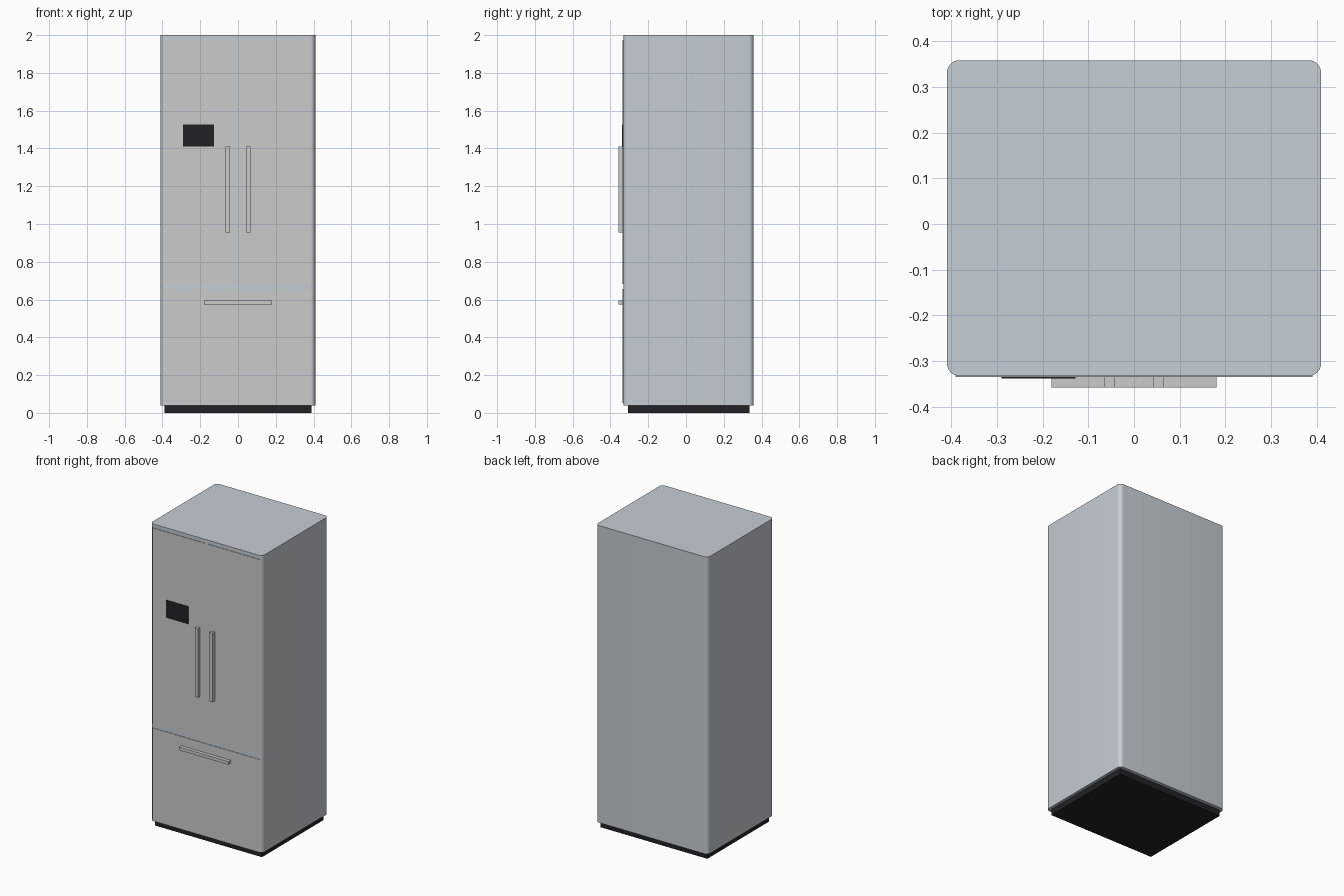
import bpy, bmesh

if "Cube" in bpy.data.objects:
    bpy.data.objects.remove(bpy.data.objects["Cube"])


def material(name, rgb):
    m = bpy.data.materials.new(name)
    m.diffuse_color = (*rgb, 1.0)
    m.use_nodes = True
    m.node_tree.nodes["Principled BSDF"].inputs["Base Color"].default_value = m.diffuse_color
    return m


body_mat = material("cabinet_paint", (0.56, 0.61, 0.66))
door_mat = material("brushed_steel", (0.62, 0.64, 0.65))
handle_mat = material("handle_steel", (0.60, 0.61, 0.63))
black_mat = material("black_plastic", (0.015, 0.016, 0.02))


def box(name, x, y, z, mat, round_upright=0.0):
    """Box from (min, max) ranges, optionally with rounded vertical edges."""
    bm = bmesh.new()
    bmesh.ops.create_cube(bm, size=1)
    for v in bm.verts:
        v.co = [r[0] if c < 0 else r[1] for c, r in zip(v.co, (x, y, z))]
    if round_upright:
        upright = [e for e in bm.edges
                   if abs(e.verts[0].co.z - e.verts[1].co.z) > 1e-4]
        bmesh.ops.bevel(bm, geom=upright, offset=round_upright, segments=8,
                        profile=0.5, affect='EDGES')
    mesh = bpy.data.meshes.new(name)
    bm.to_mesh(mesh)
    bm.free()
    mesh.materials.append(mat)
    ob = bpy.data.objects.new(name, mesh)
    bpy.context.collection.objects.link(ob)
    if round_upright:
        bpy.context.view_layer.objects.active = ob
        ob.select_set(True)
        bpy.ops.object.shade_smooth_by_angle()
        ob.select_set(False)
    return ob


FRONT = -0.332          # cabinet front
FACE = -0.335           # door faces
GRIP = -0.358           # handle fronts

# Cabinet and recessed plinth
box("cabinet", (-0.409, 0.409), (FRONT, 0.358), (0.04, 2.0), body_mat, 0.027)
box("plinth", (-0.39, 0.39), (-0.307, 0.335), (0.0, 0.045), black_mat)

# Upper doors with upright handles, mirrored left and right
for side, s in (("left", -1), ("right", 1)):
    def span(a, b):
        return tuple(sorted((s * a, s * b)))
    box(side + "_door", span(0.007, 0.39), (FACE, FRONT + 0.01),
        (0.683, 1.975), door_mat)
    box(side + "_door_handle", span(0.043, 0.065), (GRIP, FACE + 0.002),
        (0.955, 1.41), handle_mat)

# Freezer drawer
box("drawer_front", (-0.39, 0.39), (FACE, FRONT + 0.01), (0.053, 0.655), door_mat)
box("drawer_handle", (-0.18, 0.18), (GRIP, FACE + 0.002), (0.573, 0.594), handle_mat)

# Control display on the left door
box("display_panel", (-0.29, -0.128), (-0.3375, FACE + 0.002), (1.41, 1.527), black_mat)
